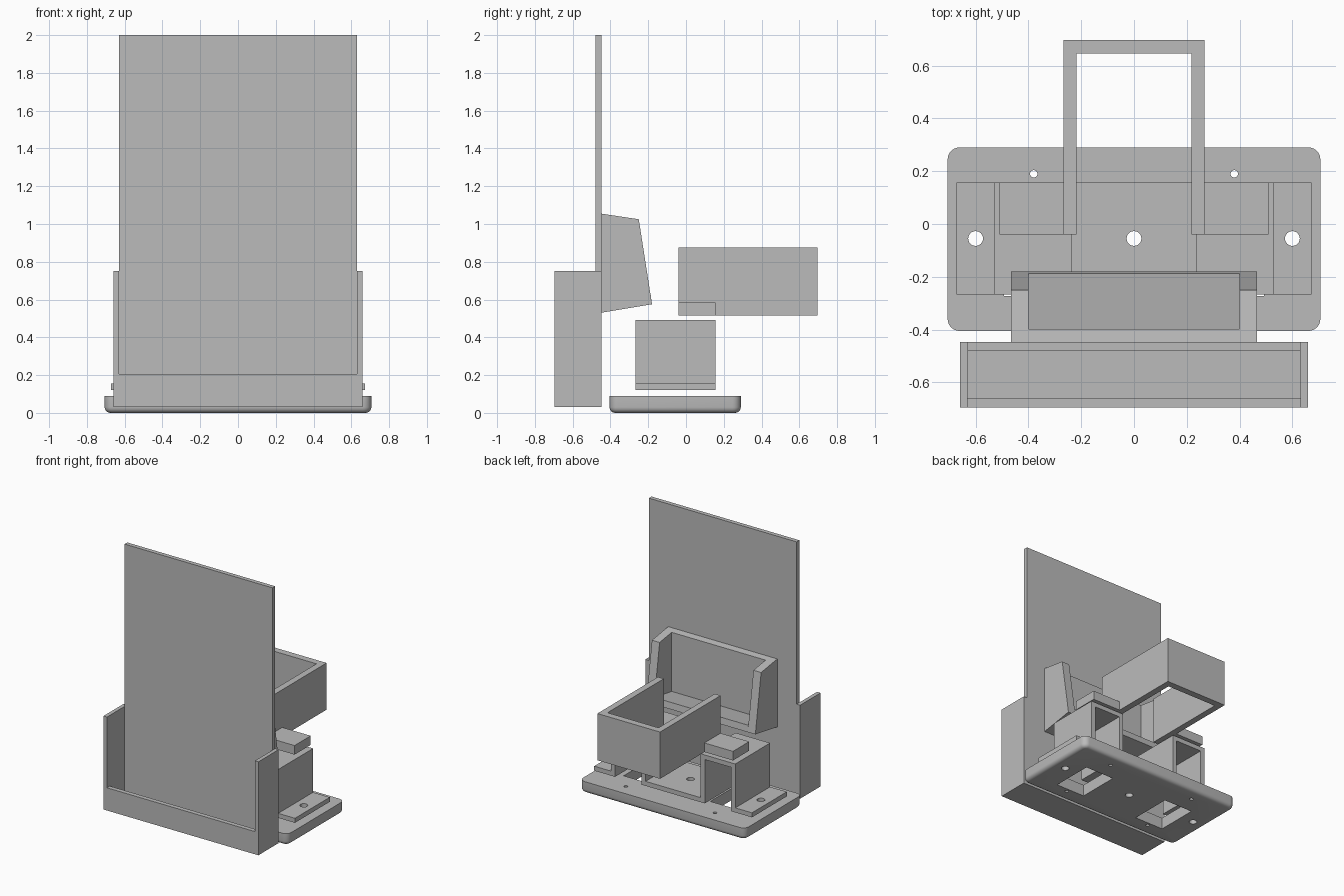
import bpy, bmesh, math
from mathutils import Matrix

cube = bpy.data.objects.get("Cube")
if cube:
    bpy.data.objects.remove(cube, do_unlink=True)

grey = bpy.data.materials.new("plain grey")
grey.use_nodes = True
COLOUR = (0.5, 0.5, 0.5, 1)
grey.diffuse_color = COLOUR
grey.node_tree.nodes["Principled BSDF"].inputs["Base Color"].default_value = COLOUR


def make(name, bm):
    bmesh.ops.recalc_face_normals(bm, faces=bm.faces)
    mesh = bpy.data.meshes.new(name)
    bm.to_mesh(mesh)
    bm.free()
    mesh.materials.append(grey)
    obj = bpy.data.objects.new(name, mesh)
    bpy.context.collection.objects.link(obj)
    return obj


def add_box(bm, x, y, z):
    centre = [(a + b) / 2 for a, b in (x, y, z)]
    size = [b - a for a, b in (x, y, z)]
    mat = Matrix.Translation(centre) @ Matrix.Diagonal((*size, 1))
    return bmesh.ops.create_cube(bm, size=1, matrix=mat)


def box(name, x, y, z):
    bm = bmesh.new()
    add_box(bm, x, y, z)
    return make(name, bm)


def prism(name, points, axis, start, end):
    """Extrude a closed 2D profile along x or y."""
    bm = bmesh.new()
    place = (lambda p: (start, *p)) if axis == "x" else (lambda p: (p[0], start, p[1]))
    face = bm.faces.new([bm.verts.new(place(p)) for p in points])
    ext = bmesh.ops.extrude_face_region(bm, geom=[face])["geom"]
    shift = (end - start, 0, 0) if axis == "x" else (0, end - start, 0)
    bmesh.ops.translate(bm, verts=[v for v in ext if isinstance(v, bmesh.types.BMVert)], vec=shift)
    return make(name, bm)


def cut(obj, holes, windows=()):
    """Cut round holes (x, y, radius) and rectangular windows straight through."""
    bm = bmesh.new()
    for x, y, r in holes:
        bmesh.ops.create_cone(bm, cap_ends=True, segments=24, radius1=r, radius2=r,
                              depth=1, matrix=Matrix.Translation((x, y, 0)))
    for x, y in windows:
        add_box(bm, x, y, (-0.5, 0.5))
    cutter = make("hole_cutter", bm)
    cutter.hide_render = True
    mod = obj.modifiers.new("holes", "BOOLEAN")
    mod.operation, mod.solver, mod.object = "DIFFERENCE", "EXACT", cutter
    bpy.context.view_layer.objects.active = obj
    bpy.ops.object.modifier_apply(modifier=mod.name)
    bpy.data.objects.remove(cutter, do_unlink=True)


# Base plate with rounded corners and a rounded lower edge
bm = bmesh.new()
add_box(bm, (-0.706, 0.706), (-0.405, 0.29), (0, 0.09))
upright = [e for e in bm.edges if abs(e.verts[0].co.z - e.verts[1].co.z) > 0.05]
bmesh.ops.bevel(bm, geom=upright, offset=0.045, segments=6, profile=0.5, affect="EDGES")
lower = [e for e in bm.edges if all(v.co.z < 0.001 for v in e.verts)]
bmesh.ops.bevel(bm, geom=lower, offset=0.03, segments=4, profile=0.5, affect="EDGES")
base = make("base_plate", bm)
bolts = [(x, -0.055, 0.028) for x in (-0.6, 0, 0.6)]
screws = [(x, y, 0.014) for x in (-0.38, 0.38) for y in (-0.3, 0.19)]
cut(base, bolts + screws,
    [((a, b), (-0.273, 0.055)) for a, b in ((-0.493, -0.245), (0.245, 0.493))])

# Double hat-shaped bracket folded from one strip
T = 0.035
LOW, TOP = 0.12, 0.493
half = [(0.235, LOW + T), (0.235, TOP), (0.53, TOP), (0.53, LOW + T), (0.672, LOW + T),
        (0.672, LOW), (0.53 - T, LOW), (0.53 - T, TOP - T), (0.235 + T, TOP - T), (0.235 + T, LOW)]
bracket = prism("bracket", half + [(-x, z) for x, z in reversed(half)], "y", -0.267, 0.157)
cut(bracket, bolts)

# U-shaped rear frame with a foot tab on each arm
outer, inner = 0.267, 0.217
bm = bmesh.new()
plan = [(-outer, -0.04), (-outer, 0.697), (outer, 0.697), (outer, -0.04),
        (inner, -0.04), (inner, 0.645), (-inner, 0.645), (-inner, -0.04)]
face = bm.faces.new([bm.verts.new((x, y, 0.515)) for x, y in plan])
ext = bmesh.ops.extrude_face_region(bm, geom=[face])["geom"]
bmesh.ops.translate(bm, verts=[v for v in ext if isinstance(v, bmesh.types.BMVert)], vec=(0, 0, 0.36))
make("rear_frame", bm)
for side, s in (("left", 1), ("right", -1)):
    box(side + "_frame_tab", sorted((s * outer, s * 0.51)), (-0.04, 0.157), (0.515, 0.585))

# Cradle on the back of the panel: two cheeks, a back wall and a sloping floor
cheek = [(-0.45, 1.055), (-0.25, 1.025), (-0.18, 0.575), (-0.45, 0.53)]
for side, s in (("left", 1), ("right", -1)):
    prism(side + "_cradle_cheek", cheek, "x", s * 0.4, s * 0.465)
prism("cradle_shell",
      [(-0.45, 1.055), (-0.397, 1.047), (-0.397, 0.592), (-0.187, 0.625), (-0.18, 0.575), (-0.45, 0.53)],
      "x", -0.4, 0.4)

# Upright panel and the trough that holds it
FRONT, BACK = -0.695, -0.447
box("upright_panel", (-0.63, 0.63), (-0.48, BACK), (0.03, 2))
for side, s in (("left", 1), ("right", -1)):
    box(side + "_trough_wall", sorted((s * 0.63, s * 0.66)), (FRONT, BACK), (0.03, 0.75))
box("trough_lip", (-0.63, 0.63), (FRONT, -0.66), (0.03, 0.205))
box("trough_floor", (-0.63, 0.63), (-0.66, -0.48), (0.03, 0.065))

# Smooth only the rounded base
bpy.ops.object.select_all(action="DESELECT")
base.select_set(True)
bpy.context.view_layer.objects.active = base
bpy.ops.object.shade_smooth_by_angle(angle=math.radians(30))
